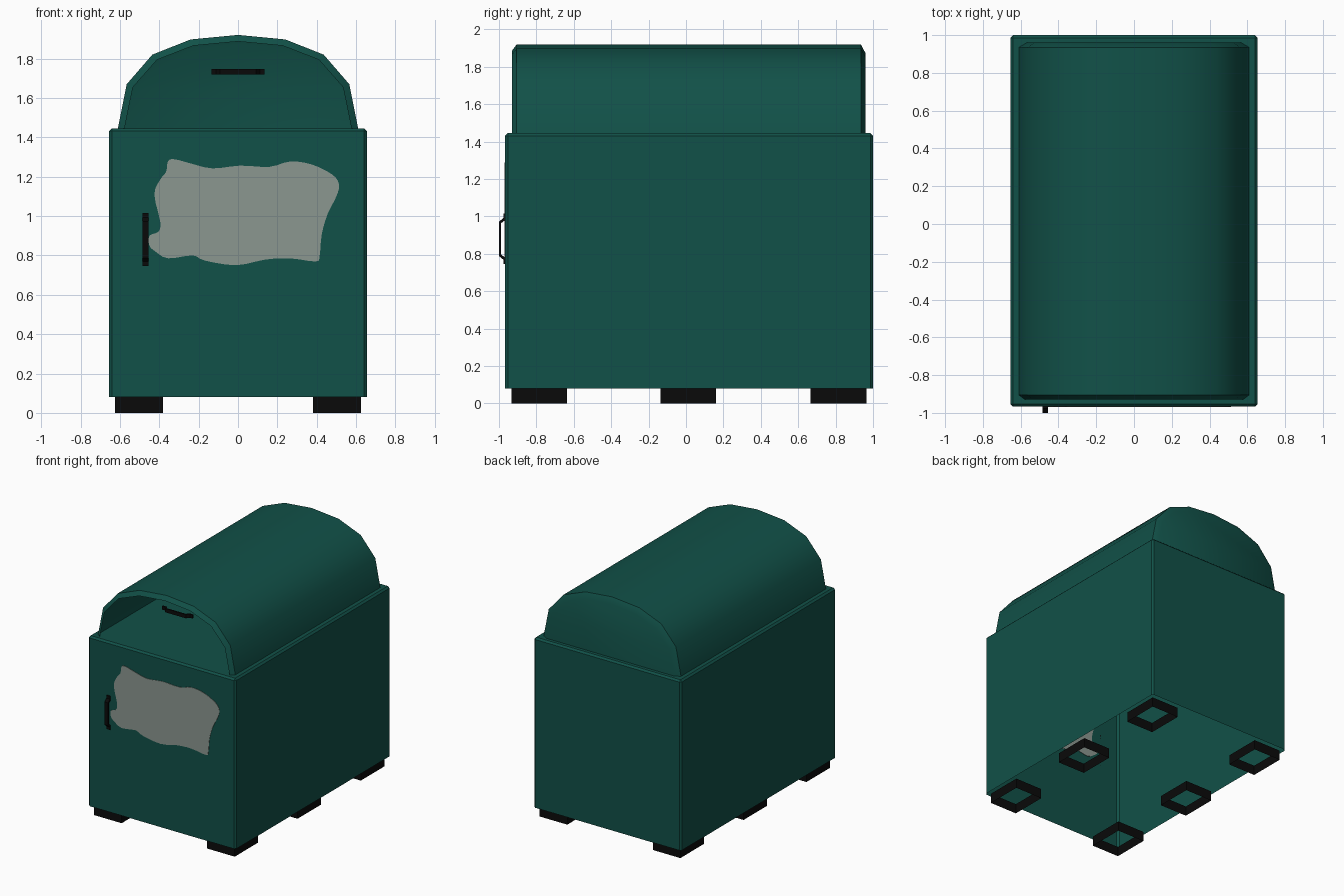
import bpy, bmesh, math
from mathutils import Vector

if "Cube" in bpy.data.objects:
    bpy.data.objects.remove(bpy.data.objects["Cube"])


def material(name, rgb):
    m = bpy.data.materials.new(name)
    m.diffuse_color = (*rgb, 1)
    m.use_nodes = True
    m.node_tree.nodes["Principled BSDF"].inputs["Base Color"].default_value = m.diffuse_color
    return m


GREEN = material("dark teal green", (0.0057, 0.082, 0.065))
BLACK = material("black", (0.003, 0.003, 0.003))
GREY = material("pale grey green", (0.26, 0.31, 0.28))


def finish(bm, name, mat, normals=True):
    if normals:
        bmesh.ops.recalc_face_normals(bm, faces=bm.faces)
    me = bpy.data.meshes.new(name)
    bm.to_mesh(me)
    bm.free()
    me.materials.append(mat)
    ob = bpy.data.objects.new(name, me)
    bpy.context.collection.objects.link(ob)
    return ob


def box(bm, x0, x1, y0, y1, z0, z1):
    """Box between two corners; returns its bottom and top faces."""
    r = bmesh.ops.create_cube(bm, size=1)
    for v in r["verts"]:
        v.co = Vector(((x0 + x1) / 2 + v.co.x * (x1 - x0),
                       (y0 + y1) / 2 + v.co.y * (y1 - y0),
                       (z0 + z1) / 2 + v.co.z * (z1 - z0)))
    faces = {f for v in r["verts"] for f in v.link_faces}
    bottom = [f for f in faces if f.calc_center_median().z < z0 + 1e-4]
    top = [f for f in faces if f.calc_center_median().z > z1 - 1e-4]
    return bottom, top


def prism(bm, points, offset):
    """Closed solid: polygon extruded along an offset."""
    f = bm.faces.new([bm.verts.new(p) for p in points])
    r = bmesh.ops.extrude_face_region(bm, geom=[f], use_keep_orig=True)
    vs = [g for g in r["geom"] if isinstance(g, bmesh.types.BMVert)]
    bmesh.ops.translate(bm, verts=vs, vec=offset)


# Body: open-bottomed box with chamfered top and corners
Y0, Y1, TOP = -0.967, 1.0, 1.445
bm = bmesh.new()
bottom, _ = box(bm, -0.655, 0.655, Y0, Y1, 0.08, TOP)
edges = [e for e in bm.edges if max(v.co.z for v in e.verts) > 1]
bmesh.ops.bevel(bm, geom=edges, offset=0.014, segments=1, affect="EDGES")
bmesh.ops.recalc_face_normals(bm, faces=bm.faces)
bmesh.ops.delete(bm, geom=[f for f in bm.faces if f.normal.z < -0.9],
                 context="FACES")
finish(bm, "body", GREEN, normals=False)

# Domed hood: open front, closed back, chamfered rims
half = [(0.61, 0.0), (0.565, 0.225), (0.435, 0.375), (0.24, 0.452)]
arch = half + [(0, 0.475)] + [(-x, z) for x, z in reversed(half)]
rings = [(-0.93, 0.945, 0.93), (-0.905, 1, 1), (0.935, 1, 1), (0.96, 0.93, 0.90)]
bm = bmesh.new()
loops = [[bm.verts.new((x * sx, y, TOP + z * sz)) for x, z in arch]
         for y, sx, sz in rings]
for a, b in zip(loops, loops[1:]):
    for i in range(len(arch) - 1):
        bm.faces.new((a[i], a[i + 1], b[i + 1], b[i]))
bm.faces.new(list(reversed(loops[-1])))
bmesh.ops.recalc_face_normals(bm, faces=bm.faces)
if max(bm.faces, key=lambda f: f.calc_center_median().z).normal.z < 0:
    bmesh.ops.reverse_faces(bm, faces=bm.faces)
hood = finish(bm, "hood", GREEN, normals=False)
bpy.ops.object.select_all(action="DESELECT")
hood.select_set(True)
bpy.context.view_layer.objects.active = hood
bpy.ops.object.shade_smooth_by_angle(angle=math.radians(35))

# Feet: six hollow square tubes
bm = bmesh.new()
for side in (-1, 1):
    for y in (-0.785, 0.0125, 0.815):
        xs = sorted((side * 0.38, side * 0.625))
        bottom, top = box(bm, *xs, y - 0.149, y + 0.149, 0, 0.08)
        bmesh.ops.delete(bm, geom=bottom + top, context="FACES_ONLY")
feet = finish(bm, "feet", BLACK, normals=False)

# Handles: bent strap profile, along = length, out = towards the front
STRAP = [(-.135, 0), (-.135, .009), (-.112, .009), (-.092, .033), (.092, .033),
         (.112, .009), (.135, .009), (.135, 0), (.1, 0), (.084, .022),
         (-.084, .022), (-.1, 0)]


def handle(name, centre, along, across):
    c, a, w = Vector(centre), Vector(along), Vector(across) * 0.03
    bm = bmesh.new()
    prism(bm, [c + a * t + Vector((0, -d, 0)) - w / 2 for t, d in STRAP], w)
    finish(bm, name, BLACK)


handle("door_handle", (-0.47, Y0, 0.88), (0, 0, 1), (1, 0, 0))
handle("hood_handle", (0, -0.76, 1.733), (1, 0, 0), (0, 0, 1))

# Worn patch on the front wall: wavy thin plate seen from both sides
OUTLINE = [(-.355, 1.28), (-.32, 1.288), (-.24, 1.267), (-.13, 1.242),
           (.01, 1.256), (.16, 1.25), (.265, 1.277), (.375, 1.262),
           (.48, 1.21), (.513, 1.16), (.5, 1.1), (.455, 1.01), (.425, .905),
           (.415, .8), (.395, .769), (.265, .785), (.14, .779), (-.01, .75),
           (-.17, .774), (-.23, .8), (-.355, .785), (-.42, .82), (-.45, .85),
           (-.45, .9), (-.405, .92), (-.395, .97), (-.425, 1.11),
           (-.395, 1.185), (-.365, 1.225)]


def smooth_loop(pts, steps=3):
    """Closed Catmull-Rom curve through the points."""
    p, n, out = [Vector(q) for q in pts], len(pts), []
    for i in range(n):
        a, b, c, d = (p[(i + k) % n] for k in (-1, 0, 1, 2))
        for s in range(steps):
            t = s / steps
            out.append(0.5 * (2 * b + (c - a) * t + (2 * a - 5 * b + 4 * c - d) * t * t
                              + (3 * b - a - 3 * c + d) * t ** 3))
    return out


bm = bmesh.new()
prism(bm, [(q.x, Y0 - 0.003, q.y) for q in smooth_loop(OUTLINE)], (0, 0.006, 0))
finish(bm, "front_patch", GREY)
